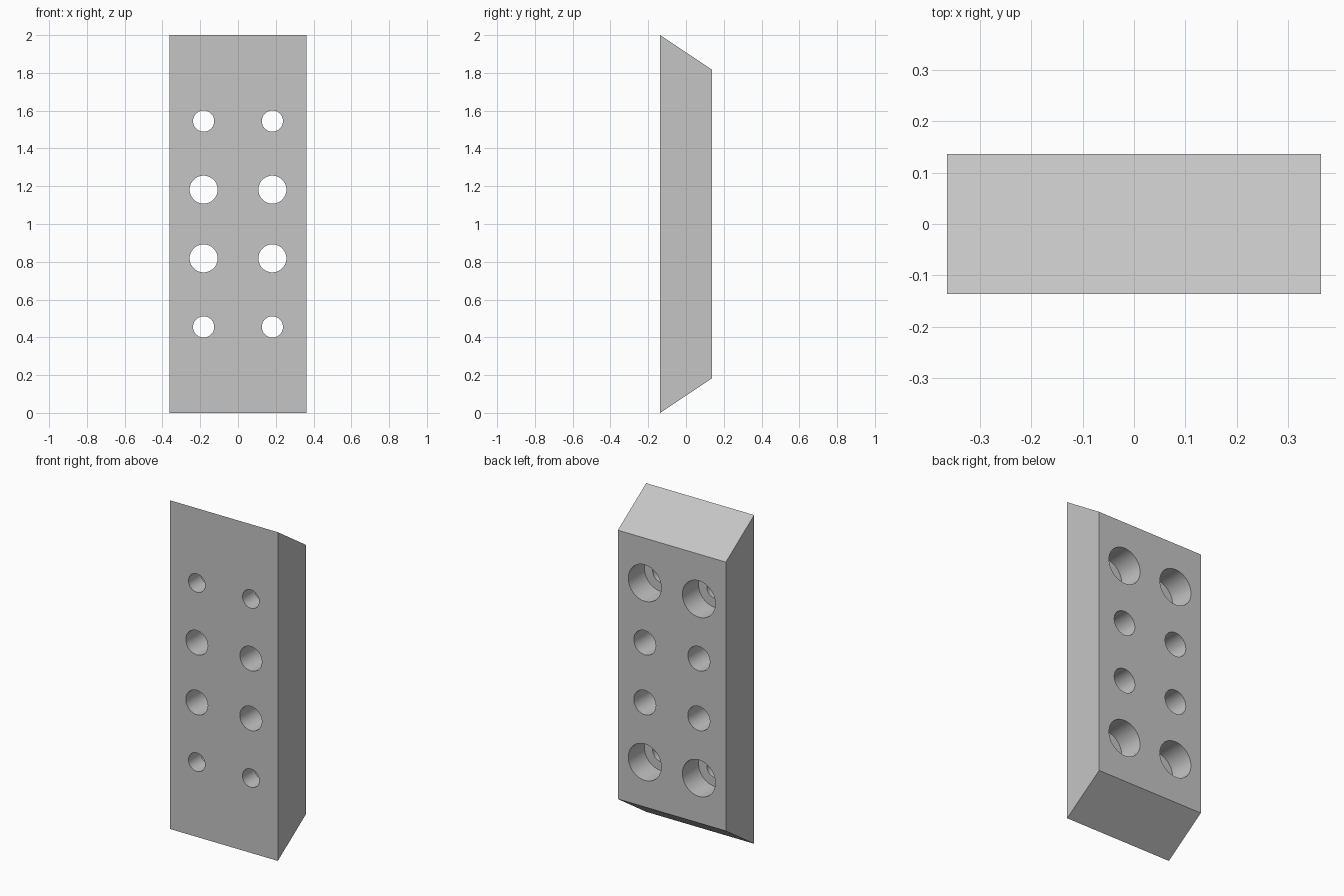
import bpy
import bmesh
import math
from mathutils import Matrix, Vector

if "Cube" in bpy.data.objects:
    bpy.data.objects.remove(bpy.data.objects["Cube"], do_unlink=True)

HALF_W, HALF_D, HEIGHT, SLOPE = 0.3636, 0.1364, 2.0, 0.182
HOLE_X, MID_Z = 0.182, 1.0
SMALL_R, LARGE_R, BORE_R, BORE_DEPTH = 0.056, 0.074, 0.111, 0.156

# Flat grey material
grey = bpy.data.materials.new("grey")
grey.use_nodes = True
colour = (0.56, 0.56, 0.56, 1)
grey.diffuse_color = colour
grey.node_tree.nodes["Principled BSDF"].inputs["Base Color"].default_value = colour


def make_object(name, bm):
    bmesh.ops.recalc_face_normals(bm, faces=bm.faces)
    mesh = bpy.data.meshes.new(name)
    bm.to_mesh(mesh)
    bm.free()
    mesh.materials.append(grey)
    obj = bpy.data.objects.new(name, mesh)
    bpy.context.collection.objects.link(obj)
    return obj


# Block: trapezoid side profile extruded across the width
bm = bmesh.new()
profile = [(-HALF_D, 0), (HALF_D, SLOPE), (HALF_D, HEIGHT - SLOPE), (-HALF_D, HEIGHT)]
side = bm.faces.new([bm.verts.new((-HALF_W, y, z)) for y, z in profile])
extruded = bmesh.ops.extrude_face_region(bm, geom=[side])
moved = [v for v in extruded["geom"] if isinstance(v, bmesh.types.BMVert)]
bmesh.ops.translate(bm, verts=moved, vec=Vector((2 * HALF_W, 0, 0)))
block = make_object("mounting_block", bm)


def cut_holes(name, radius, offset, y_start, y_end):
    """Cut four matching holes, mirrored in x and about mid height."""
    bm = bmesh.new()
    for sx in (-1, 1):
        for sz in (-1, 1):
            place = Matrix.Translation((sx * HOLE_X, (y_start + y_end) / 2, MID_Z + sz * offset))
            bmesh.ops.create_cone(
                bm, cap_ends=True, segments=64, radius1=radius, radius2=radius,
                depth=y_end - y_start, matrix=place @ Matrix.Rotation(math.pi / 2, 4, "X"))
    cutter = make_object(name, bm)
    cutter.hide_render = True
    mod = block.modifiers.new(name, "BOOLEAN")
    mod.operation = "DIFFERENCE"
    mod.solver = "EXACT"
    mod.object = cutter
    bpy.context.view_layer.objects.active = block
    bpy.ops.object.modifier_apply(modifier=mod.name)
    bpy.data.objects.remove(cutter, do_unlink=True)


# Large inner through holes, small outer through holes, counterbores from the back
cut_holes("inner_holes", LARGE_R, 0.182, -0.3, 0.3)
cut_holes("outer_holes", SMALL_R, 0.545, -0.3, 0.3)
cut_holes("counterbores", BORE_R, 0.545, HALF_D - BORE_DEPTH, 0.3)

# Smooth hole walls, crisp block edges
bpy.ops.object.select_all(action="DESELECT")
block.select_set(True)
bpy.context.view_layer.objects.active = block
bpy.ops.object.shade_smooth_by_angle(angle=math.radians(25))
